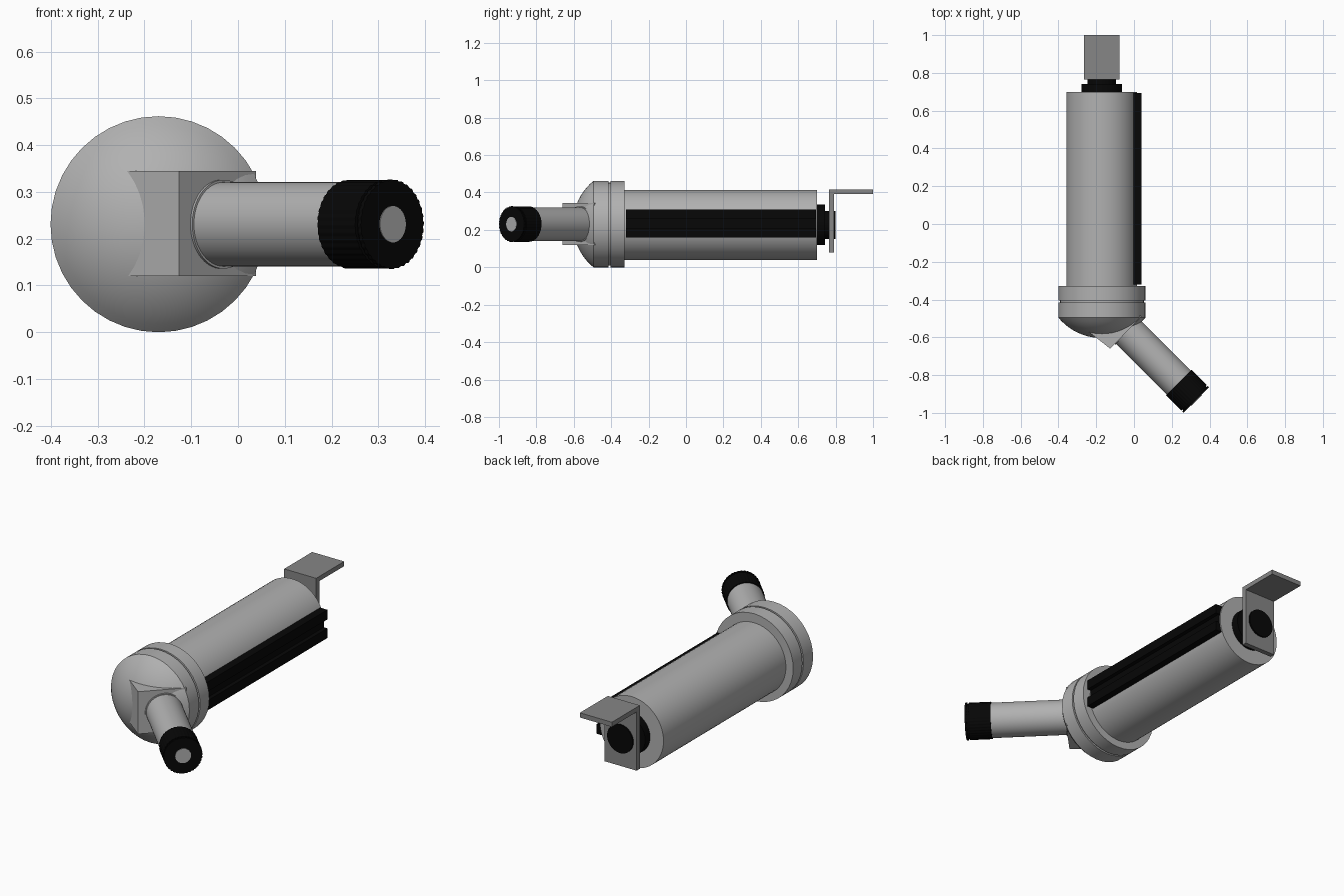
import bpy, bmesh, math
from mathutils import Vector, Matrix

if "Cube" in bpy.data.objects:
    bpy.data.objects.remove(bpy.data.objects["Cube"])


def material(name, v):
    m = bpy.data.materials.new(name)
    m.diffuse_color = (v, v, v, 1)
    m.use_nodes = True
    m.node_tree.nodes["Principled BSDF"].inputs["Base Color"].default_value = m.diffuse_color
    return m


black = material("black_plastic", 0.002)
grey = material("grey_metal", 0.44)
dark = material("dark_bracket_metal", 0.24)
CX, CZ = -0.17, 0.231


def finish(name, bm, mat, smooth=True):
    bmesh.ops.recalc_face_normals(bm, faces=bm.faces[:])
    me = bpy.data.meshes.new(name)
    bm.to_mesh(me)
    bm.free()
    ob = bpy.data.objects.new(name, me)
    bpy.context.collection.objects.link(ob)
    me.materials.append(mat)
    if smooth:
        bpy.ops.object.select_all(action='DESELECT')
        ob.select_set(True)
        bpy.context.view_layer.objects.active = ob
        bpy.ops.object.shade_smooth_by_angle(angle=math.radians(32))
    return ob


def lathe(name, profile, origin, axis, sides=64, mat=grey, knurl=0.0):
    """Closed turned solid; profile is (radius, distance along axis)."""
    rot = Vector(axis).to_track_quat('Z', 'Y').to_matrix().to_4x4()
    m = Matrix.Translation(origin) @ rot
    bm = bmesh.new()
    rings = []
    for r, t in profile:
        ring = []
        for i in range(sides):
            a = 2 * math.pi * i / sides
            rr = r - (knurl if (i // 2) % 2 else 0)
            ring.append(bm.verts.new(m @ Vector((rr * math.cos(a), rr * math.sin(a), t))))
        rings.append(ring)
    for a, b in zip(rings, rings[1:]):
        for i in range(sides):
            j = (i + 1) % sides
            bm.faces.new((a[i], a[j], b[j], b[i]))
    bm.faces.new(rings[0])
    bm.faces.new(rings[-1])
    return finish(name, bm, mat)


def extrude(name, pts, vec, mat=grey):
    """Extrude a 3D outline along a vector."""
    bm = bmesh.new()
    f = bm.faces.new([bm.verts.new(p) for p in pts])
    new = bmesh.ops.extrude_face_region(bm, geom=[f], use_keep_orig=True)["geom"]
    bmesh.ops.translate(bm, vec=vec, verts=[v for v in new if isinstance(v, bmesh.types.BMVert)])
    return finish(name, bm, mat, False)


# Main tube and rear ring (axis runs along y)
O, Y = (CX, 0, CZ), (0, 1, 0)
B = (CX - 0.001, 0, 0.227)
lathe("main_tube", [(0.187, -0.42), (0.187, 0.70)], B, Y)
lathe("rear_collar", [(0.231, -0.405), (0.231, -0.328)], O, Y, 40)
lathe("collar_seam", [(0.222, -0.425), (0.222, -0.395)], O, Y, 40)

# Domed head: spherical cap running into the front ring
h = 0.109
R = (0.231 ** 2 + h ** 2) / (2 * h)
top = math.asin(0.231 / R)
dome = [(R * math.sin(top * k / 10 + 1e-3 * (k == 0)),
         -0.604 + R * (1 - math.cos(top * k / 10))) for k in range(11)]
lathe("domed_head", dome + [(0.231, -0.415)], O, Y, 40)

# Angled socket block
d = Vector((1, -1, 0)).normalized()
corner = Vector((-0.126, -0.66, 0.12))
outer = Vector((0.039, -0.49, 0.12))
back = Vector((-0.16, 0.125, 0))
extrude("socket_block", [corner, outer, outer + back, corner + back], (0, 0, 0.225))

# Angled handle tube with a black grip cap
tip = Vector((0.33, -0.9325, CZ))
lathe("handle_collar", [(0.095, -0.55), (0.095, -0.51)], tip, d)
lathe("handle_tube", [(0.09, -0.55), (0.09, -0.02)], tip, d)
lathe("grip_cap", [(0.095, -0.132), (0.095, -0.018)], tip, d, 144, black, 0.0015)
lathe("grip_neck", [(0.088, -0.03), (0.088, -0.005)], tip, d, 64, black)
lathe("grip_end_disc", [(0.0955, -0.01), (0.0955, 0)], tip, d, 144, black, 0.002)
lathe("grip_centre", [(0.039, -0.02), (0.039, 0.002)], tip, d, 48)

# Side channel rail: two ridges on a backing strip
xb, xg, xo = -0.02, 0.0185, 0.04
rail = [(xb, -0.075), (xo, -0.075), (xo, -0.024), (xg, -0.024),
        (xg, 0.024), (xo, 0.024), (xo, 0.075), (xb, 0.075)]
extrude("side_rail", [(x, -0.32, CZ + 0.002 + z) for x, z in rail], (0, 1.014, 0), black)

# Rear knob and mounting stud
lathe("rear_knob", [(0.108, 0.69), (0.108, 0.742)], B, Y, 64, black)
lathe("rear_stud", [(0.075, 0.73), (0.075, 0.80)], B, Y, 64, black)

# L-shaped mounting bracket
bracket = [(0.765, 0.08), (0.792, 0.08), (0.792, 0.392), (1.0, 0.392), (1.0, 0.417), (0.765, 0.417)]
extrude("mount_bracket", [(CX - 0.094, y, z) for y, z in bracket], (0.188, 0, 0), dark)
